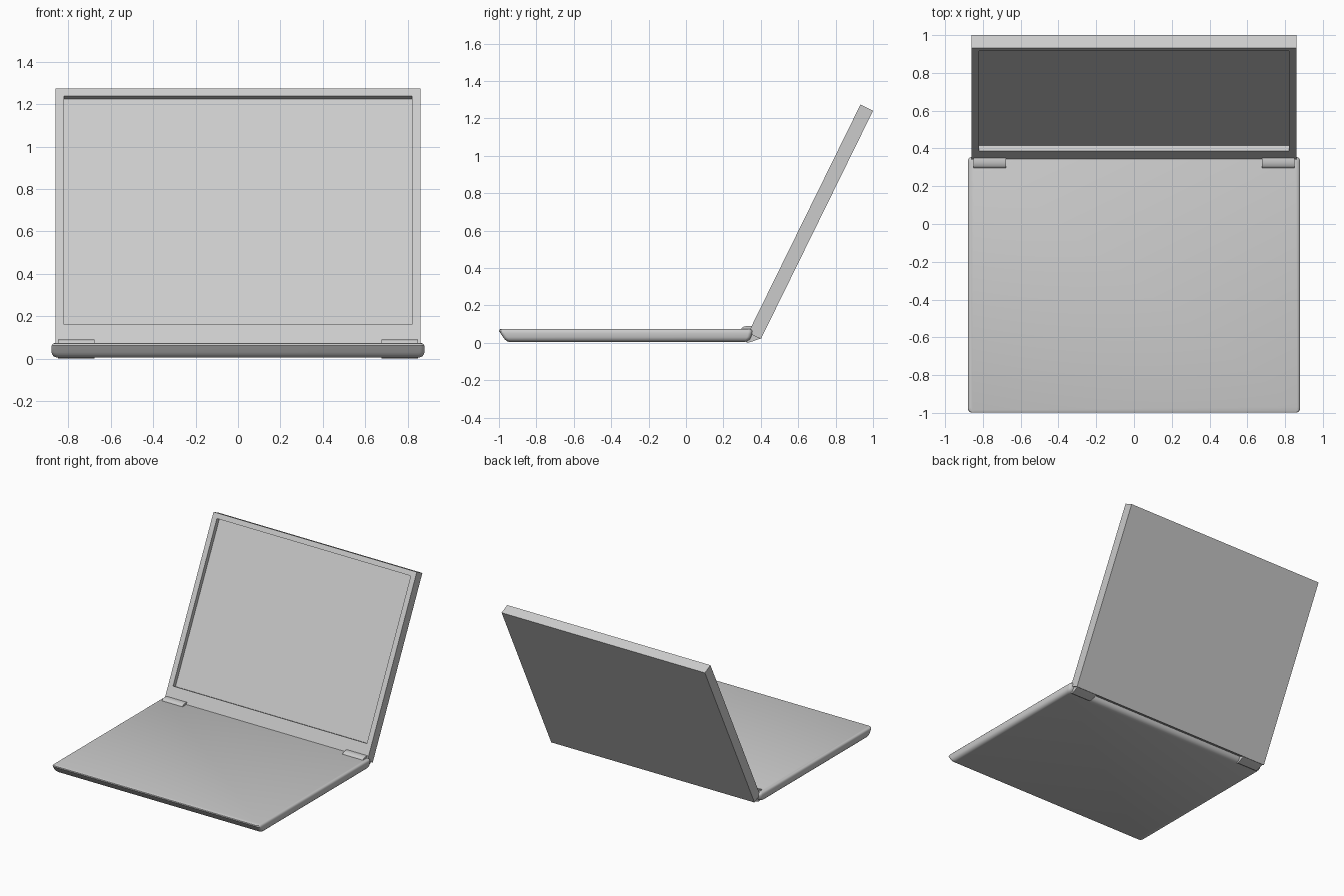
import bpy, bmesh, math
from mathutils import Vector

if "Cube" in bpy.data.objects:
    bpy.data.objects.remove(bpy.data.objects["Cube"])

grey = bpy.data.materials.new("plain grey")
GREY = (0.6, 0.6, 0.6, 1)
grey.diffuse_color = GREY
grey.use_nodes = True
for node in grey.node_tree.nodes:
    if node.type == 'BSDF_PRINCIPLED':
        node.inputs["Base Color"].default_value = GREY


def loft(name, rings, smooth_angle=40):
    """Closed solid through a row of matching rings, capped at both ends."""
    bm = bmesh.new()
    rows = [[bm.verts.new(p) for p in ring] for ring in rings]
    n = len(rows[0])
    for a, b in zip(rows, rows[1:]):
        for i in range(n):
            j = (i + 1) % n
            bm.faces.new((a[i], a[j], b[j], b[i]))
    bm.faces.new(rows[0])
    bm.faces.new(rows[-1])
    bmesh.ops.recalc_face_normals(bm, faces=bm.faces[:])
    for f in bm.faces:
        f.smooth = True
    mesh = bpy.data.meshes.new(name)
    bm.to_mesh(mesh)
    bm.free()
    mesh.set_sharp_from_angle(angle=math.radians(smooth_angle))
    mesh.materials.append(grey)
    obj = bpy.data.objects.new(name, mesh)
    bpy.context.collection.objects.link(obj)
    return obj


def rounded_rect(half_x, y0, y1, z, r, steps=5):
    """Plan outline with rounded corners."""
    corners = [(half_x - r, y1 - r), (r - half_x, y1 - r),
               (r - half_x, y0 + r), (half_x - r, y0 + r)]
    ring = []
    for k, (cx, cy) in enumerate(corners):
        for i in range(steps + 1):
            a = math.pi / 2 * (k + i / steps)
            ring.append((cx + r * math.cos(a), cy + r * math.sin(a), z))
    return ring


# Keyboard base: rounded rim, tapering in towards the underside
# each level: height, side inset, front inset, back inset
levels = [(0.005, 0.025, 0.052, 0.038), (0.009, 0.012, 0.042, 0.025),
          (0.018, 0.004, 0.031, 0.014), (0.030, 0, 0.022, 0.007),
          (0.050, 0, 0.009, 0.002), (0.062, 0.001, 0.001, 0),
          (0.070, 0.006, 0.002, 0.003), (0.074, 0.016, 0.010, 0.012)]
loft("base", [rounded_rect(0.88 - sx, -1 + f, 0.355 - b, z, 0.022)
              for z, sx, f, b in levels])

# Lid: tilted slab with a recessed screen
up = Vector((0, 0.441, 0.8975))
back = Vector((0, 0.8975, -0.441))
foot = Vector((0, 0.333, 0.053))
LENGTH, THICK, RECESS = 1.36, 0.075, 0.033


def lid_ring(half_x, low, high, depth):
    return [Vector((x, 0, 0)) + foot + up * s + back * depth
            for x, s in ((-half_x, low), (half_x, low),
                         (half_x, high), (-half_x, high))]


loft("lid_with_screen", [lid_ring(0.86, 0, LENGTH, THICK),
                         lid_ring(0.86, 0, LENGTH, 0),
                         lid_ring(0.82, 0.12, LENGTH - 0.038, 0),
                         lid_ring(0.82, 0.12, LENGTH - 0.038, RECESS)], 30)

# Hinges: side profile (y, z) stretched across x
profile = [(0.295, 0.070), (0.298, 0.079), (0.308, 0.086), (0.325, 0.090),
           (0.345, 0.090), (0.365, 0.085), (0.398, 0.022),
           (0.345, 0.004), (0.330, 0.0), (0.315, 0.008)]
for side, label in ((1, "left"), (-1, "right")):
    loft(label + "_hinge", [[(side * x, y, z) for y, z in profile]
                            for x in (0.677, 0.85)])
